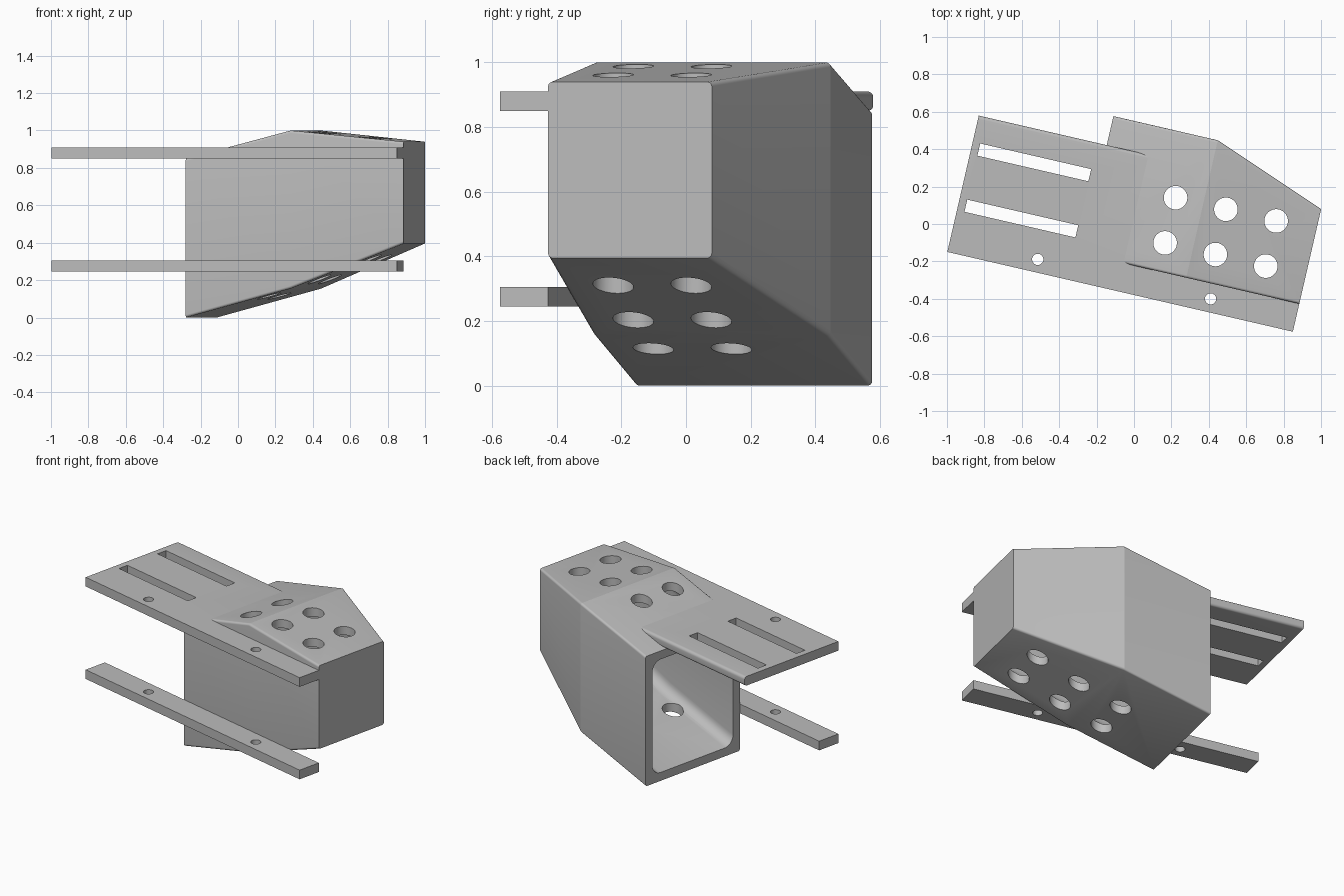
import bpy
import bmesh
import math
from mathutils import Matrix

if "Cube" in bpy.data.objects:
    bpy.data.objects.remove(bpy.data.objects["Cube"], do_unlink=True)

# One plain grey
grey = bpy.data.materials.new("light_grey")
grey.use_nodes = True
GREY = (0.5, 0.5, 0.5, 1.0)
grey.diffuse_color = GREY
grey.node_tree.nodes["Principled BSDF"].inputs["Base Color"].default_value = GREY

# Main dimensions, in a frame aligned with the plate
START, BEND, END = -0.237, 0.337, 0.957
FRONT, WALL = -0.217, 0.055
PLATE_START, PLATE_FRONT, PLATE_BACK = -0.939, -0.37, 0.378
THICK = 0.06


def bent(at_start, at_bend, at_end):
    """Height or width that changes slope at the bend."""
    def value(u):
        if u <= BEND:
            return at_bend + (at_start - at_bend) * (BEND - u) / (BEND - START)
        return at_bend + (at_end - at_bend) * (u - BEND) / (END - BEND)
    return value


floor = bent(0.0, 0.155, 0.395)
roof = bent(0.85, 1.0, 0.94)
back = bent(0.537, 0.537, 0.303)


def finish(name, bm):
    bmesh.ops.recalc_face_normals(bm, faces=bm.faces)
    mesh = bpy.data.meshes.new(name)
    bm.to_mesh(mesh)
    bm.free()
    mesh.materials.append(grey)
    obj = bpy.data.objects.new(name, mesh)
    bpy.context.collection.objects.link(obj)
    return obj


def duct(name, u0, u1, inset, radius):
    """Bent, tapering four-sided duct with rounded long edges."""
    bm = bmesh.new()
    rings = []
    for u in (u0, BEND, u1):
        f, b = FRONT + inset, back(u) - inset
        lo, hi = floor(u) + inset, roof(u) - inset
        rings.append([bm.verts.new((u, v, z)) for v, z in
                      ((f, lo), (b, lo), (b, hi), (f, hi))])
    for r, s in zip(rings, rings[1:]):
        for i in range(4):
            j = (i + 1) % 4
            bm.faces.new((r[i], r[j], s[j], s[i]))
    bm.faces.new(rings[0])
    bm.faces.new(rings[-1])
    bmesh.ops.recalc_face_normals(bm, faces=bm.faces)
    long_edges = [e for e in bm.edges
                  if abs(e.verts[0].co.x - e.verts[1].co.x) > 0.1]
    bmesh.ops.bevel(bm, geom=long_edges, offset=radius, segments=6,
                    profile=0.5, affect='EDGES')
    return finish(name, bm)


def slab(name, outline, z, rounded_v=None):
    """Flat plate from an outline; long edges at rounded_v are eased."""
    bm = bmesh.new()
    face = bm.faces.new([bm.verts.new((u, v, z)) for u, v in outline])
    up = bmesh.ops.extrude_face_region(bm, geom=[face])["geom"]
    bmesh.ops.translate(bm, vec=(0, 0, THICK),
                        verts=[g for g in up if isinstance(g, bmesh.types.BMVert)])
    bmesh.ops.recalc_face_normals(bm, faces=bm.faces)
    if rounded_v is not None:
        edges = [e for e in bm.edges
                 if all(abs(w.co.y - rounded_v) < 1e-4 for w in e.verts)
                 and abs(e.verts[0].co.x - e.verts[1].co.x) > 0.1]
        bmesh.ops.bevel(bm, geom=edges, offset=0.018, segments=6,
                        profile=0.5, affect='EDGES')
    return finish(name, bm)


def hole_cutter(name, centres, radius):
    bm = bmesh.new()
    for u, v in centres:
        bmesh.ops.create_cone(bm, cap_ends=True, segments=40, radius1=radius,
                              radius2=radius, depth=2,
                              matrix=Matrix.Translation((u, v, 0.5)))
    return finish(name, bm)


def slot_cutter(name, u0, u1, centres, width):
    bm = bmesh.new()
    for v in centres:
        place = Matrix.Translation(((u0 + u1) / 2, v, 0.5))
        bmesh.ops.create_cube(bm, size=1, matrix=place @ Matrix.Diagonal(
            (u1 - u0, width, 2, 1)))
    return finish(name, bm)


def cut(obj, *cutters):
    for cutter in cutters:
        mod = obj.modifiers.new(cutter.name, 'BOOLEAN')
        mod.operation = 'DIFFERENCE'
        mod.solver = 'EXACT'
        mod.object = cutter
    graph = bpy.context.evaluated_depsgraph_get()
    mesh = bpy.data.meshes.new_from_object(obj.evaluated_get(graph))
    obj.modifiers.clear()
    obj.data = mesh


# Hollow duct, open at one end, and the plates it carries
body = duct("duct_body", START, END, 0, 0.014)
top_plate = slab("slotted_top_plate", [
    (PLATE_START, PLATE_FRONT), (END, PLATE_FRONT), (END, FRONT + 0.02),
    (0.1, FRONT + 0.02), (0.1, PLATE_BACK), (PLATE_START, PLATE_BACK)],
    0.85, PLATE_BACK)
rail = slab("lower_rail", [
    (PLATE_START, PLATE_FRONT), (END, PLATE_FRONT),
    (END, FRONT), (PLATE_START, FRONT)], 0.245)

# Cutters
cavity = duct("cavity_cutter", START - 0.06, END - WALL, WALL, 0.065)
vents = hole_cutter("vent_cutter", [(u, v) for u in (0.185, 0.461, 0.737)
                                    for v in (-0.061, 0.187)], 0.063)
screws = hole_cutter("screw_cutter", [(-0.459, -0.3), (0.489, -0.298)], 0.03)
slots = slot_cutter("slot_cutter", -0.898, -0.289, (0.201, -0.107), 0.067)

# The cavity only trims the plate inside the duct, not ahead of its mouth
cut(body, cavity, vents)
cut(top_plate, cavity, vents, screws, slots)
cut(rail, screws)
for helper in (cavity, vents, screws, slots):
    bpy.data.objects.remove(helper, do_unlink=True)

# Turn the whole assembly and shade it
turn = Matrix.Rotation(math.radians(-13), 4, 'Z')
for obj in (body, top_plate, rail):
    obj.data.transform(turn)
    bpy.ops.object.select_all(action='DESELECT')
    obj.select_set(True)
    bpy.context.view_layer.objects.active = obj
    bpy.ops.object.shade_smooth_by_angle(angle=math.radians(18))
